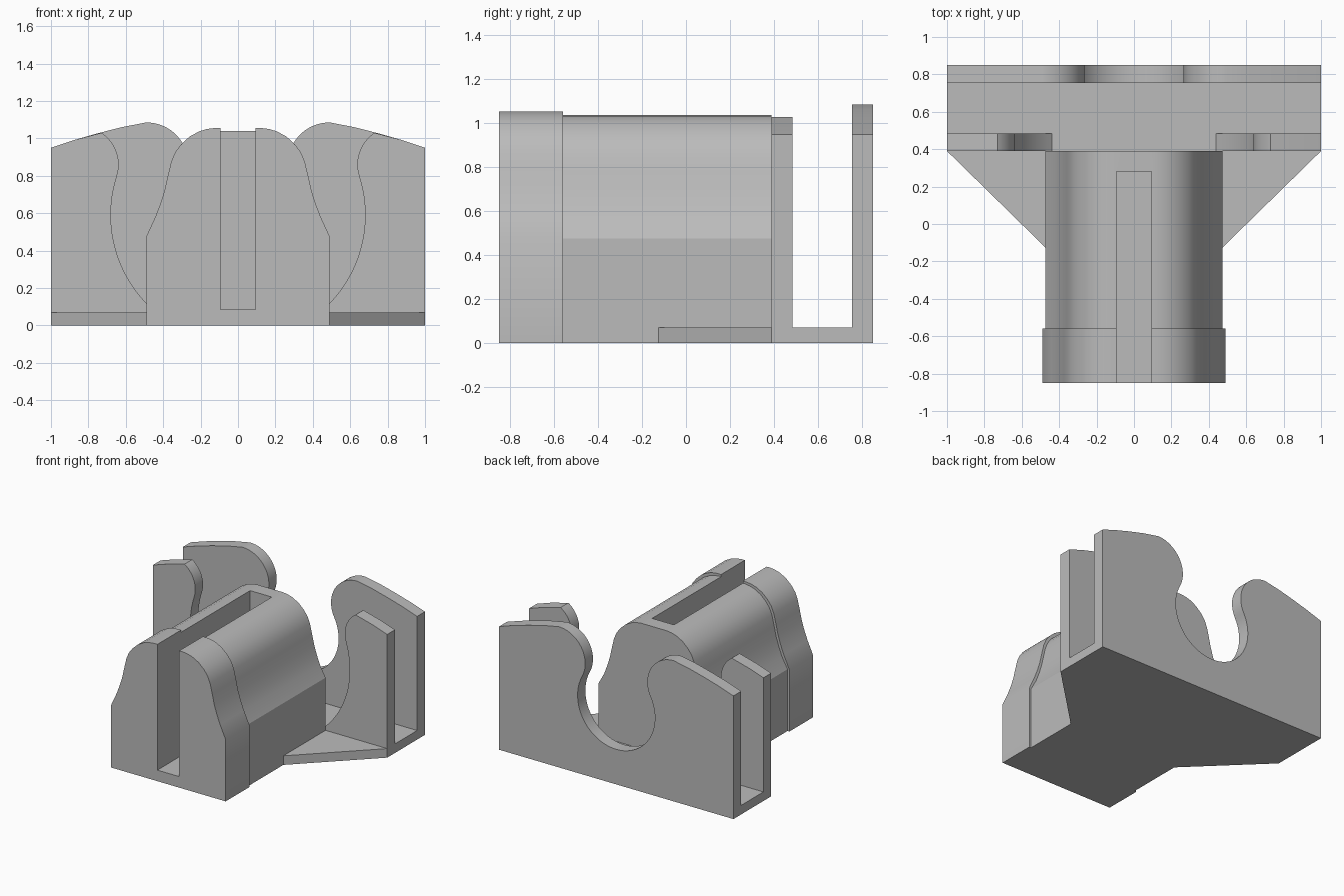
import bpy, bmesh, math
from mathutils import Vector

if "Cube" in bpy.data.objects:
    bpy.data.objects.remove(bpy.data.objects["Cube"])

grey = bpy.data.materials.new("plain grey")
grey.diffuse_color = (0.5, 0.5, 0.5, 1)
grey.use_nodes = True
grey.node_tree.nodes["Principled BSDF"].inputs["Base Color"].default_value = grey.diffuse_color


def prism(name, points, offset):
    """Extrude a closed outline of 3D points along an offset."""
    bm = bmesh.new()
    face = bm.faces.new([bm.verts.new(p) for p in points])
    ext = bmesh.ops.extrude_face_region(bm, geom=[face])
    moved = [v for v in ext["geom"] if isinstance(v, bmesh.types.BMVert)]
    bmesh.ops.translate(bm, verts=moved, vec=Vector(offset))
    bmesh.ops.recalc_face_normals(bm, faces=bm.faces)
    mesh = bpy.data.meshes.new(name)
    bm.to_mesh(mesh)
    bm.free()
    mesh.materials.append(grey)
    obj = bpy.data.objects.new(name, mesh)
    bpy.context.collection.objects.link(obj)
    return obj


def upright(name, half, y0, y1):
    """Mirror a right-half x/z outline and extrude it along y."""
    outline = half + [(-x, z) for x, z in reversed(half) if x > 1e-4]
    return prism(name, [(x, y0, z) for x, z in outline], (0, y1 - y0, 0))


def combine(target, other, operation):
    bpy.context.view_layer.objects.active = target
    mod = target.modifiers.new("combine", 'BOOLEAN')
    mod.operation, mod.object, mod.solver = operation, other, 'EXACT'
    bpy.ops.object.modifier_apply(modifier=mod.name)
    bpy.data.objects.remove(other)


def smooth(obj):
    bpy.ops.object.select_all(action='DESELECT')
    obj.select_set(True)
    bpy.context.view_layer.objects.active = obj
    bpy.ops.object.shade_smooth_by_angle(angle=math.radians(25))


def arc(cx, cz, r, a0, a1, n=20):
    return [(cx + r * math.cos(a0 + (a1 - a0) * i / n),
             cz + r * math.sin(a0 + (a1 - a0) * i / n)) for i in range(n + 1)]


def cradle_half(shoulder, lobe, lobe_r, start, hole_z, hole_r, end):
    """Outer edge, convex lobe and tangent round throat of a cradle plate."""
    slope = math.atan2(lobe[1] - hole_z, lobe[0])
    return ([(1, 0), (1, 0.95)] + shoulder
            + arc(*lobe, lobe_r, start, math.pi + slope)
            + arc(0, hole_z, hole_r, slope, end)[1:])


# Main body: bell-shaped block with a slightly larger front collar
side = [(0.49, 0), (0.49, 0.476), (0.442, 0.58), (0.415, 0.65), (0.393, 0.72),
        (0.375, 0.80), (0.357, 0.875), (0.336, 0.925), (0.304, 0.968),
        (0.258, 1.01), (0.206, 1.038), (0.165, 1.05), (0.125, 1.055),
        (0.085, 1.055)]
rear = [(x - 0.016, z - 0.017 if z > 0.5 else z) for x, z in side]
body = upright("slotted_body", rear, -0.6, 0.39)
collar = upright("collar", side, -0.85, -0.56)
combine(body, collar, 'UNION')

# Long slot open at the front and top
slot = upright("slot_cutter", [(0.093, 0.085), (0.093, 1.3)], -1, 0.28)
combine(body, slot, 'DIFFERENCE')
smooth(body)

# Base plate with tapered wings beside the body
wing = [(1, 0.85), (1, 0.39), (0.474, -0.125), (0.474, 0.39)]
outline = wing + [(-x, y) for x, y in reversed(wing)]
base = prism("cradle_base", [(x, y, 0) for x, y in outline], (0, 0, 0.07))

# Rear cradle plate with a narrow throat
back = upright("rear_cradle_plate", cradle_half(
    [(0.88, 0.99), (0.75, 1.027), (0.62, 1.06)], (0.49, 0.86), 0.225,
    math.pi / 2, 0.6, 0.33, -math.pi / 2), 0.755, 0.85)

# Front cradle plate with a wide throat reaching the base
front = upright("front_cradle_plate", cradle_half(
    [(0.88, 0.99)], (0.84, 0.86), 0.202,
    math.radians(123), 0.59, 0.68, -math.asin(0.52 / 0.68)), 0.39, 0.485)

for plate in (back, front):
    combine(base, plate, 'UNION')
base.name = "cradle"
smooth(base)
